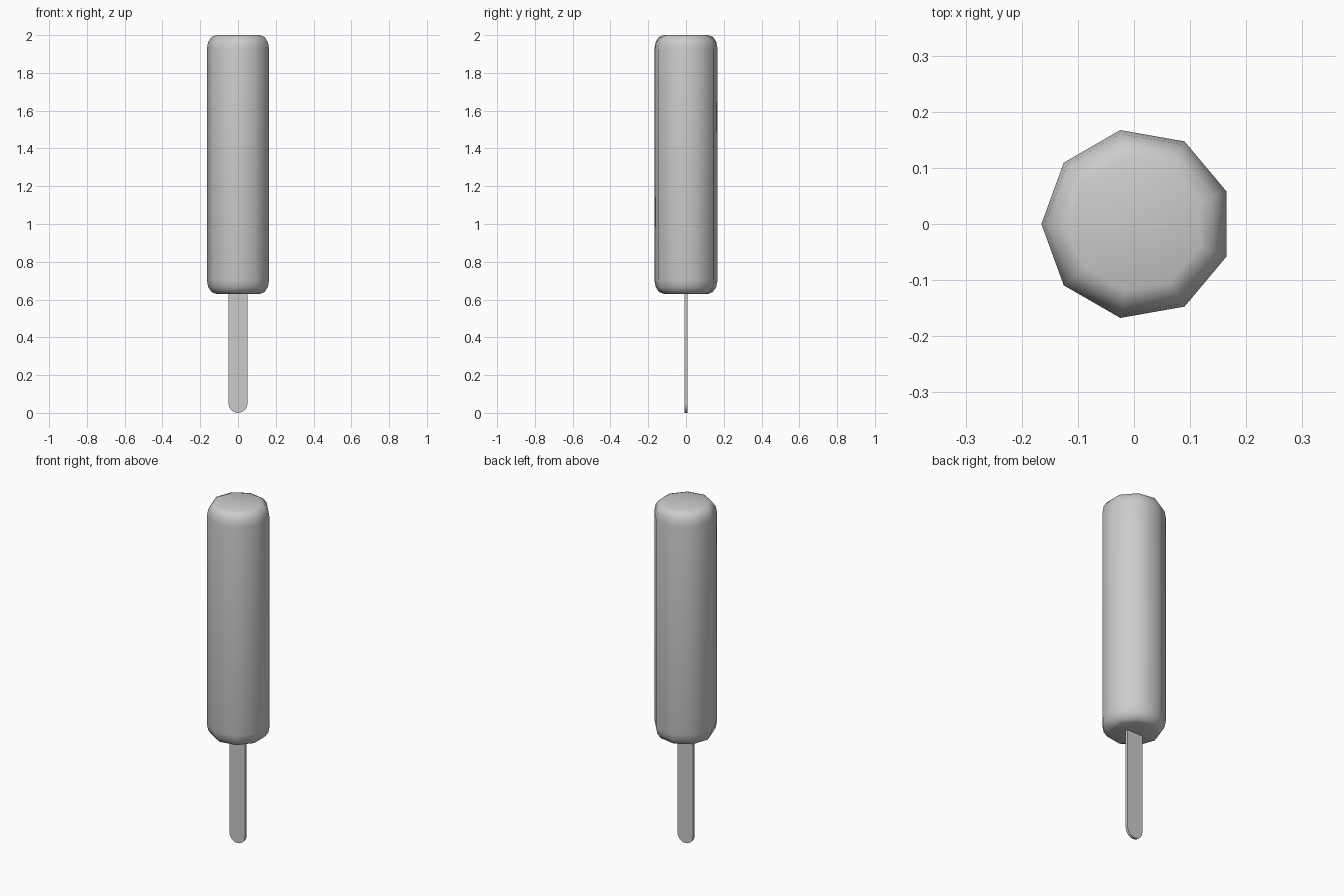
import bpy, bmesh, math

if "Cube" in bpy.data.objects:
    bpy.data.objects.remove(bpy.data.objects["Cube"])


def make_object(name, bm):
    bmesh.ops.recalc_face_normals(bm, faces=bm.faces)
    mesh = bpy.data.meshes.new(name)
    bm.to_mesh(mesh)
    bm.free()
    obj = bpy.data.objects.new(name, mesh)
    bpy.context.collection.objects.link(obj)
    return obj


# Ice body: nine-sided column with rounded ends, smooth shaded
SIDES, RADIUS, BOTTOM, TOP = 9, 0.17, 0.63, 2.0
ROUND_R, ROUND_Z, STEPS = 0.05, 0.075, 3
arc = [(RADIUS - ROUND_R * (1 - math.cos(a)), ROUND_Z * (1 - math.sin(a)))
       for a in (math.pi / 2 * i / STEPS for i in range(STEPS + 1))]
profile = [(r, BOTTOM + d) for r, d in reversed(arc)] + [(r, TOP - d) for r, d in arc]

bm = bmesh.new()
rings = []
for r, z in profile:
    rings.append([bm.verts.new((0.005 + r * math.cos(math.pi + math.tau * i / SIDES),
                                r * math.sin(math.pi + math.tau * i / SIDES), z))
                  for i in range(SIDES)])
for low, high in zip(rings, rings[1:]):
    for i in range(SIDES):
        j = (i + 1) % SIDES
        bm.faces.new((low[i], low[j], high[j], high[i]))
bm.faces.new(rings[0])
bm.faces.new(rings[-1])
for face in bm.faces:
    face.smooth = True
make_object("ice_body", bm)

# Flat wooden stick with a round lower end, its top set into the ice
HALF_W, HALF_T, STICK_TOP = 0.05, 0.0075, 0.68
outline = [(HALF_W * math.cos(a), HALF_W + HALF_W * math.sin(a))
           for a in (math.pi + math.pi * i / 12 for i in range(13))]
outline += [(HALF_W, STICK_TOP), (-HALF_W, STICK_TOP)]
bm = bmesh.new()
face = bm.faces.new([bm.verts.new((x, -HALF_T, z)) for x, z in outline])
ext = bmesh.ops.extrude_face_region(bm, geom=[face])
moved = [v for v in ext["geom"] if isinstance(v, bmesh.types.BMVert)]
bmesh.ops.translate(bm, verts=moved, vec=(0, 2 * HALF_T, 0))
stick = make_object("stick", bm)
bpy.ops.object.select_all(action='DESELECT')
stick.select_set(True)
bpy.context.view_layer.objects.active = stick
bpy.ops.object.shade_smooth_by_angle(angle=math.radians(30))
